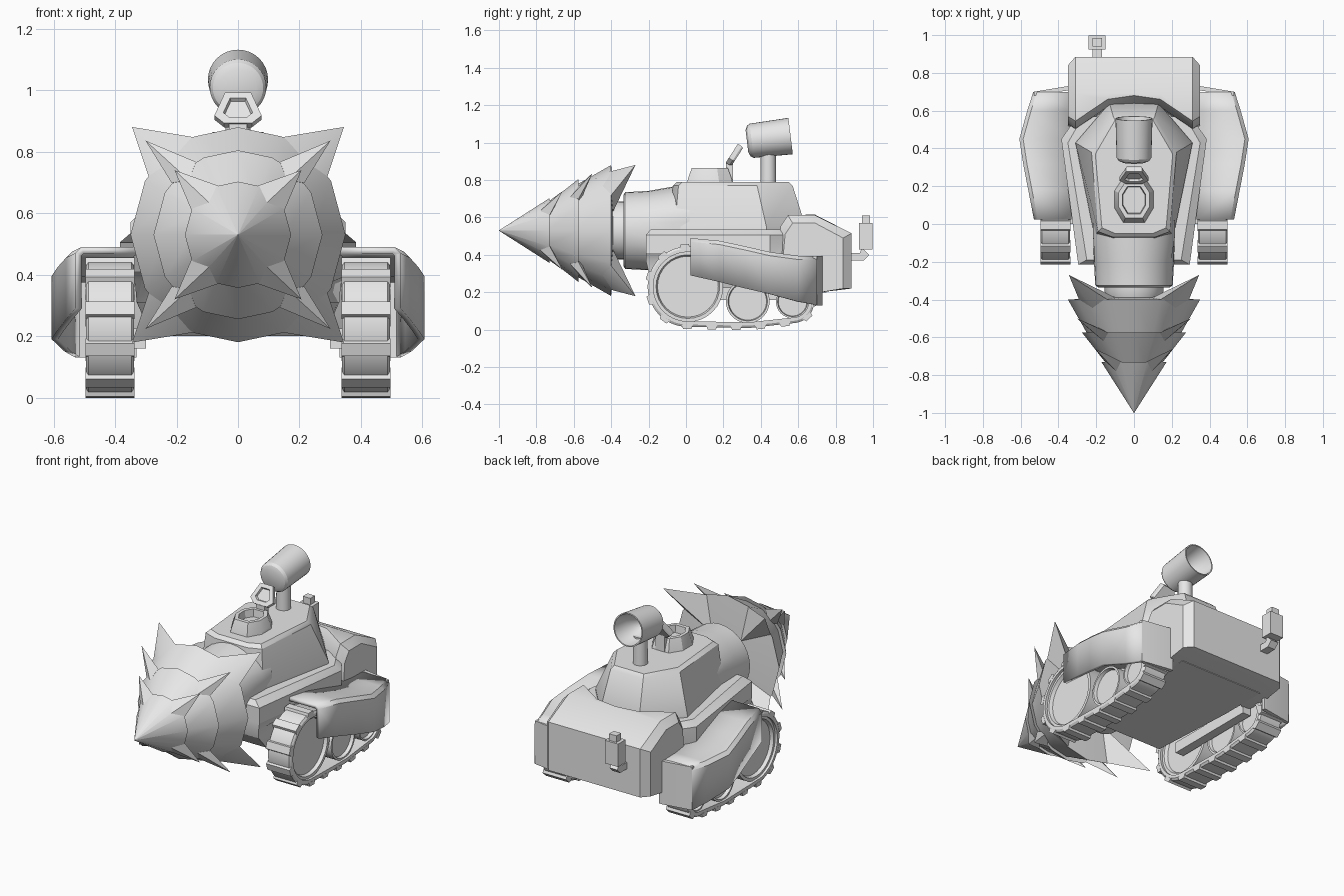
import bpy, bmesh, math
from mathutils import Vector, Matrix

if "Cube" in bpy.data.objects:
    bpy.data.objects.remove(bpy.data.objects["Cube"])

grey = bpy.data.materials.new("light_grey")
grey.diffuse_color = (0.8, 0.8, 0.8, 1)
grey.use_nodes = True
grey.node_tree.nodes["Principled BSDF"].inputs["Base Color"].default_value = grey.diffuse_color


def finish(name, bm, mirror=False, thick=0):
    bmesh.ops.recalc_face_normals(bm, faces=bm.faces)
    me = bpy.data.meshes.new(name)
    bm.to_mesh(me)
    bm.free()
    ob = bpy.data.objects.new(name, me)
    bpy.context.collection.objects.link(ob)
    me.materials.append(grey)
    bpy.ops.object.select_all(action='DESELECT')
    ob.select_set(True)
    bpy.context.view_layer.objects.active = ob
    bpy.ops.object.shade_smooth_by_angle(angle=math.radians(30))
    if thick:
        m = ob.modifiers.new("Thickness", 'SOLIDIFY')
        m.thickness = thick
    if mirror:
        ob.modifiers.new("Mirror", 'MIRROR')
    return ob


def skin(bm, rings, caps=True, closed=True, loop=False):
    """Bridge successive rings of points with quads."""
    vs = [[bm.verts.new(p) for p in r] for r in rings]
    n = len(rings[0])
    pairs = list(zip(vs, vs[1:])) + ([(vs[-1], vs[0])] if loop else [])
    for a, b in pairs:
        for i in range(n if closed else n - 1):
            j = (i + 1) % n
            bm.faces.new((a[i], a[j], b[j], b[i]))
    if caps and not loop:
        bm.faces.new(vs[0])
        bm.faces.new(vs[-1])


def loft(name, rings, caps=True, closed=True, loop=False, **kw):
    bm = bmesh.new()
    skin(bm, rings, caps, closed, loop)
    return finish(name, bm, **kw)


def box(name, x, y, z, **kw):
    return loft(name, [[(x[0], y[0], h), (x[1], y[0], h), (x[1], y[1], h), (x[0], y[1], h)] for h in z], **kw)


def turned(axis, centre, profile, n=32):
    """Rings of (distance along axis, radius) about a centre."""
    q = Vector(axis).to_track_quat('Z', 'Y')
    c = Vector(centre)
    return [[c + q @ Vector((r * math.cos(2 * math.pi * i / n), r * math.sin(2 * math.pi * i / n), d))
             for i in range(n)] for d, r in profile]


def sym(half, z):
    """Plan outline mirrored across x = 0."""
    return [(x, y, z) for x, y in half] + [(-x, y, z) for x, y in reversed(half)]


# Drill: three stacked cone tiers
def polar(y, r, deg, sx=1, sz=1):
    a = math.radians(deg)
    return Vector((sx * r * math.cos(a), y, 0.53 + sz * r * math.sin(a)))


quarter = [0, 30, 48, 66]
angles = quarter + [90] + [180 - a for a in quarter[:0:-1]]
angles += [a + 180 for a in angles]
loft("drill", [[polar(y, r, a) for a in angles] for y, r in (
    (-1, 0.001), (-0.73, 0.173), (-0.735, 0.15), (-0.575, 0.275), (-0.585, 0.245),
    (-0.40, 0.35), (-0.39, 0.14))])

# Four diagonal thorns per tier: rim y, rim r, tip y, tip r, base angles, ridge y, ridge r, root r
bm = bmesh.new()
for y, r, ty, tr, a0, a1, ry, rr, root in ((-0.73, 0.172, -0.66, 0.295, 28, 68, -0.78, 0.141, 0.13),
                                           (-0.575, 0.274, -0.50, 0.43, 38, 60, -0.62, 0.24, 0.22),
                                           (-0.40, 0.347, -0.27, 0.492, 33, 66, -0.46, 0.31, 0.14)):
    for sx in (1, -1):
        for sz in (1, -1):
            tip, left, ridge, right, inner = [bm.verts.new(polar(*p, sx, sz)) for p in (
                (ty, tr, 45.5), (y, r, a0), (ry, rr, 48), (y, r, a1), (y + 0.01, root, 46))]
            for f in ((tip, left, ridge), (tip, ridge, right), (tip, right, inner), (tip, inner, left),
                      (left, inner, ridge), (ridge, inner, right)):
                bm.faces.new(f)
finish("drill_thorns", bm)

loft("drill_shaft", turned((0, 1, 0), (0, 0, 0.53), [(-0.40, 0.14), (-0.36, 0.155), (-0.32, 0.155)]))
drum = turned((0, 1, 0), (0, 0, 0.53), [(-0.335, 0.19), (-0.325, 0.205), (-0.2, 0.212), (-0.07, 0.235), (0.02, 0.238)])
loft("drill_drum", [[(max(-0.216, min(0.216, p.x)), p.y, p.z) for p in ring] for ring in drum])

# Hull with a chamfered shoulder
loft("hull", [
    sym([(0.25, -0.08), (0.28, 0.45), (0.28, 0.75)], 0.2),
    sym([(0.28, -0.2), (0.33, 0.45), (0.3, 0.75)], 0.31),
    sym([(0.29, -0.215), (0.335, 0.45), (0.3, 0.75)], 0.37),
    sym([(0.295, -0.215), (0.385, 0.45), (0.3, 0.57)], 0.41),
    sym([(0.295, -0.215), (0.385, 0.45), (0.3, 0.57)], 0.505),
    sym([(0.25, -0.19), (0.35, 0.43), (0.27, 0.57)], 0.535)])

# Turret
loft("turret", [
    sym([(0.12, -0.09), (0.21, -0.06), (0.31, 0.43), (0.13, 0.64)], 0.52),
    sym([(0.12, -0.09), (0.21, -0.06), (0.31, 0.43), (0.13, 0.64)], 0.55),
    sym([(0.11, -0.07), (0.19, -0.04), (0.225, 0.38), (0.11, 0.57)], 0.77),
    sym([(0.1, -0.05), (0.17, -0.02), (0.205, 0.37), (0.1, 0.55)], 0.79)])


# Rear engine block, notched at the front to fit the turret
def block_section(x, front, ridge_z, back, back_z):
    return [(x, front + 0.02, 0.2), (x, front - 0.05, 0.4), (x, front - 0.04, ridge_z - 0.06), (x, front, ridge_z),
            (x, max(0.69, front + 0.01), ridge_z), (x, back, back_z), (x, back, 0.22), (x, 0.72, 0.2)]


half = [(0.35, 0.57, 0.57, 0.84, 0.49), (0.31, 0.545, 0.612, 0.885, 0.515),
        (0.14, 0.66, 0.615, 0.885, 0.515), (0, 0.68, 0.615, 0.885, 0.515)]
loft("engine_block", [block_section(*s) for s in half]
     + [block_section(-s[0], *s[1:]) for s in reversed(half[:-1])])


# Hatch ring and its open lid
def hatch(s, z):
    return sym([(0.055 * s, 0.125 - 0.115 * s), (0.1 * s, 0.125 - 0.04 * s),
                (0.1 * s, 0.125 + 0.05 * s), (0.055 * s, 0.125 + 0.12 * s)], z)


loft("hatch_ring", [hatch(1.04, 0.78), hatch(1.0, 0.805), hatch(0.82, 0.865), hatch(0.62, 0.865), hatch(0.58, 0.82)])
lid_outline = [(0.045, 0), (0.077, 0.03), (0.042, 0.12)]
tilt = Matrix.Translation((0, 0.225, 0.885)) @ Matrix.Rotation(math.radians(57), 4, 'X')


def lid(s, h):
    return [tilt @ Vector((x, 0.06 + (y - 0.06) * s, z)) for x, y, z in
            sym([(px * s, py) for px, py in lid_outline], h)]


loft("hatch_lid", [lid(0.9, -0.02), lid(1, -0.01), lid(1, 0.015), lid(0.62, 0.015), lid(0.55, 0.003)])
box("hatch_hinge", (-0.03, 0.03), (0.215, 0.25), (0.79, 0.89))

# Searchlight cup, open to the rear, on a post
loft("light_post", turned((0, 0, 1), (0, 0.44, 0), [(0.77, 0.042), (0.96, 0.04)], 24))
loft("searchlight", turned((0, 0.99, 0.12), (0, 0.45, 1.022),
                           [(-0.125, 0.06), (-0.115, 0.082), (-0.10, 0.092), (0.11, 0.098),
                            (0.11, 0.091), (0.02, 0.075), (-0.05, 0.03)]))

# Exhaust pipe
loft("exhaust_pipe", [
    [(-0.22, 0.87, 0.37), (-0.17, 0.87, 0.37), (-0.17, 0.87, 0.41), (-0.22, 0.87, 0.41)],
    [(-0.22, 0.95, 0.37), (-0.17, 0.95, 0.37), (-0.17, 0.93, 0.41), (-0.22, 0.93, 0.41)],
    [(-0.22, 0.98, 0.4), (-0.17, 0.98, 0.4), (-0.17, 0.94, 0.44), (-0.22, 0.94, 0.44)]])
box("exhaust_muffler", (-0.24, -0.15), (0.925, 0.998), (0.43, 0.57))
box("exhaust_tip", (-0.22, -0.17), (0.94, 0.985), (0.56, 0.61))

# Fenders, swept shells over the tracks: y, outer x, top z, bottom z
stations = [(0.025, 0.53, 0.49, 0.29), (0.18, 0.56, 0.475, 0.255), (0.32, 0.587, 0.445, 0.22),
            (0.45, 0.607, 0.415, 0.19), (0.60, 0.565, 0.395, 0.15), (0.70, 0.533, 0.393, 0.132)]
loft("fender", [[(0.33, y, t), (x - 0.02, y, t), (x, y, t - 0.02), (x, y, b)] for y, x, t, b in stations],
     caps=False, closed=False, thick=0.022, mirror=True)
loft("fender_back", [[(0.33, 0.71, z), (0.53, 0.68, z), (0.53, 0.70, z), (0.35, 0.73, z), (0.33, 0.73, z)]
                     for z in (0.13, 0.393)], mirror=True)

# Track band wrapped around three wheels
wheels = [(0.01, 0.23, 0.215), (0.33, 0.152, 0.143), (0.57, 0.15, 0.115)]
path = []
for i in range(72):
    a = 2 * math.pi * i / 72
    n = Vector((0, math.cos(a), math.sin(a)))
    c = max(wheels, key=lambda w: n.y * w[0] + n.z * w[1] + w[2])
    path.append((Vector((0, c[0], c[1])) + n * c[2], n))
band = ((0.347, 0), (0.487, 0), (0.495, -0.012), (0.495, -0.03), (0.338, -0.03), (0.338, -0.012))
loft("track_band", [[p + n * h + Vector((x, 0, 0)) for x, h in band] for p, n in path], loop=True, mirror=True)

# Tread bars spaced evenly along the band
bm = bmesh.new()
walked, step = 0.0, 0.131
for (p, _), (q, _) in zip(path, path[1:] + path[:1]):
    seg = q - p
    if seg.length < 1e-6:
        continue
    t = seg.normalized()
    n = Vector((0, t.z, -t.y))
    d = (-walked) % step
    while d < seg.length:
        c = p + t * d
        skin(bm, [[Vector((x, 0, 0)) + c + t * u + n * h for u, h in
                   ((-0.03, -0.012), (0.03, -0.012), (0.022, 0.012), (-0.022, 0.012))] for x in (0.337, 0.496)])
        d += step
    walked += seg.length
finish("tread_bars", bm, mirror=True)

# Road wheels with recessed hubs on both faces
bm = bmesh.new()
for y, z, r in wheels:
    r -= 0.026
    skin(bm, turned((1, 0, 0), (0, y, z), [(0.37, r * 0.85), (0.352, r * 0.9), (0.352, r), (0.48, r),
                                           (0.48, r * 0.9), (0.46, r * 0.86)]))
finish("road_wheels", bm, mirror=True)

# Suspension beam between hull and wheels
box("suspension_beam", (0.3, 0.355), (0.0, 0.58), (0.16, 0.225), mirror=True)
